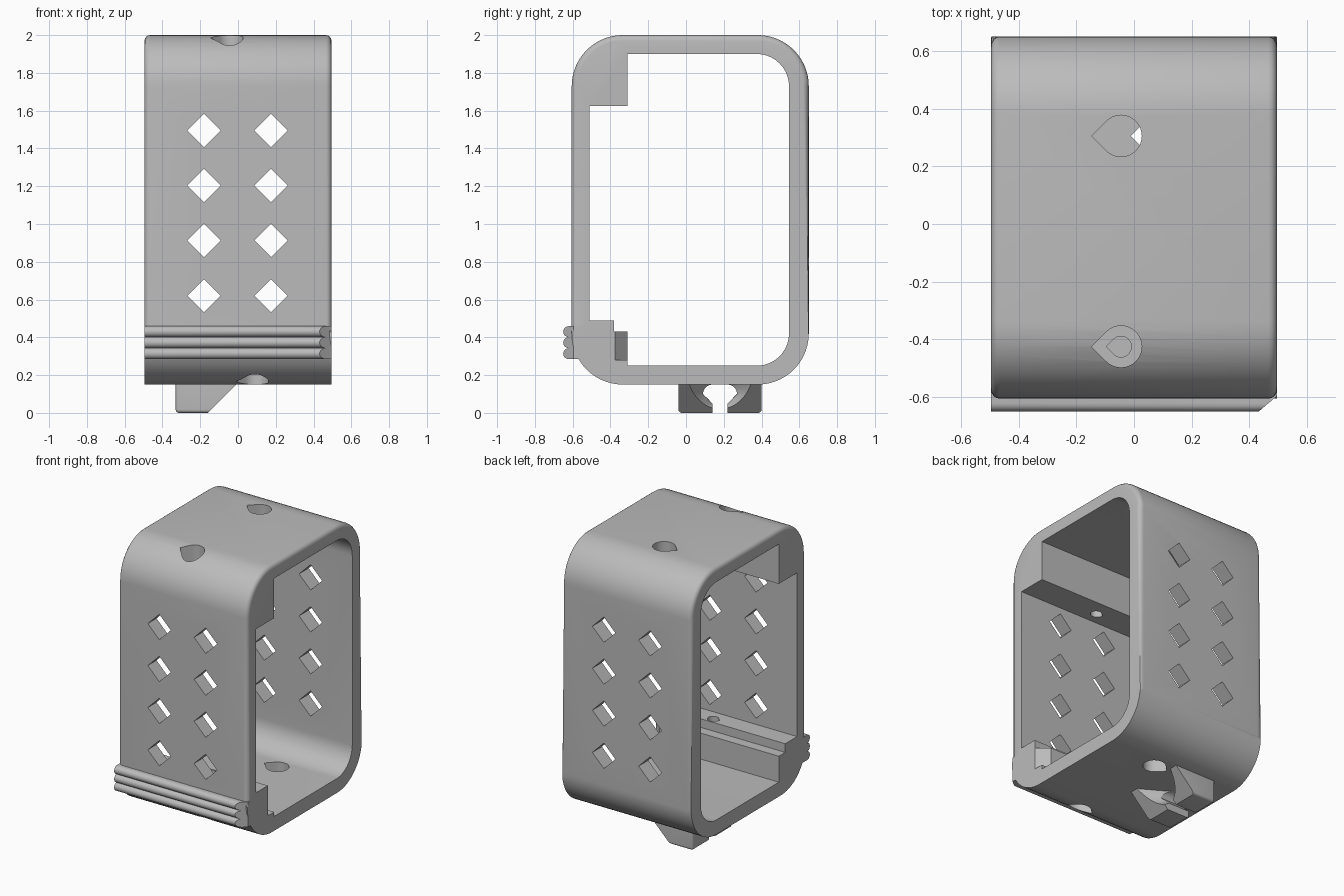
import bpy, bmesh
from math import sin, cos, radians, sqrt

cube = bpy.data.objects.get("Cube")
if cube:
    bpy.data.objects.remove(cube, do_unlink=True)

grey = bpy.data.materials.new("plain grey")
grey.use_nodes = True
grey.diffuse_color = (0.5, 0.5, 0.5, 1)
grey.node_tree.nodes["Principled BSDF"].inputs["Base Color"].default_value = (0.5, 0.5, 0.5, 1)

HALF = 0.495


def arc(cx, cy, r, start, end, steps=14):
    angles = [radians(start + (end - start) * i / steps) for i in range(steps + 1)]
    return [(cx + r * cos(a), cy + r * sin(a)) for a in angles]


def prism(name, points, axis, lo, hi, round_edge=None, width=0.03):
    """Extrude a 2D outline along an axis; optionally round chosen edges."""
    place = {"x": lambda p, t: (t, p[0], p[1]),
             "y": lambda p, t: (p[0], t, p[1]),
             "z": lambda p, t: (p[0], p[1], t)}[axis]
    bm = bmesh.new()
    low = [bm.verts.new(place(p, lo)) for p in points]
    high = [bm.verts.new(place(p, hi)) for p in points]
    bm.faces.new(low)
    bm.faces.new(high)
    for i in range(len(points)):
        j = (i + 1) % len(points)
        bm.faces.new((low[i], low[j], high[j], high[i]))
    bmesh.ops.recalc_face_normals(bm, faces=bm.faces[:])
    if round_edge:
        chosen = [e for e in bm.edges if round_edge(*(v.co for v in e.verts))]
        bmesh.ops.bevel(bm, geom=chosen, offset=width, segments=4,
                        profile=0.5, affect='EDGES')
    mesh = bpy.data.meshes.new(name)
    bm.to_mesh(mesh)
    bm.free()
    mesh.materials.append(grey)
    obj = bpy.data.objects.new(name, mesh)
    bpy.context.collection.objects.link(obj)
    return obj


def cut(target, cutter):
    cutter.hide_render = True
    mod = target.modifiers.new("cut", 'BOOLEAN')
    mod.operation = 'DIFFERENCE'
    mod.solver = 'EXACT'
    mod.object = cutter
    bpy.context.view_layer.objects.active = target
    bpy.ops.object.modifier_apply(modifier=mod.name)
    bpy.data.objects.remove(cutter, do_unlink=True)


def teardrop(cx, cy, r):
    return arc(cx, cy, r, -135, 135, 24) + [(cx - r * sqrt(2), cy)]


# Rounded frame with softened outer rims above the latch
R = 0.27
outer = (arc(-0.605 + R, 0.15 + R, R, 180, 270) + arc(0.65 - R, 0.15 + R, R, 270, 360)
         + arc(0.65 - R, 2 - R, R, 0, 90) + arc(-0.605 + R, 2 - R, R, 90, 180)
         + [(-0.605, 0.46)])
frame = prism("frame", outer, "x", -HALF, HALF,
              lambda a, b: abs(a.x - b.x) < 0.01 and min(a.z, b.z) > 0.415
              and max(a.z, b.z) > 0.47)

# Opening, leaving the top corner block and the stepped clasp block
r = 0.17
opening = ([(-0.51, 0.49), (-0.38, 0.49), (-0.38, 0.43), (-0.31, 0.43), (-0.31, 0.25)]
           + arc(0.545 - r, 0.25 + r, r, 270, 360) + arc(0.545 - r, 1.9 - r, r, 0, 90)
           + [(-0.31, 1.9), (-0.31, 1.625), (-0.51, 1.625)])
cut(frame, prism("opening_cutter", opening, "x", -1, 1))

# Slanted notch at one end of the clasp block
cut(frame, prism("notch_cutter", [(0.51, -0.39), (0.51, -0.3), (0.41, -0.3)],
                 "z", 0.28, 0.46))

# Diamond vents through front and back walls
d = 0.088
for x in (-0.18, 0.175):
    for z in (0.62, 0.913, 1.204, 1.495):
        diamond = [(x - d, z), (x, z - d), (x + d, z), (x, z + d)]
        cut(frame, prism("vent_cutter", diamond, "y", -1, 1))

# Teardrop holes: wide ones in top and bottom, narrow ones through the blocks
for x, y, radius, lo, hi in ((-0.045, 0.305, 0.072, 1.8, 2.1),
                             (-0.045, -0.425, 0.072, 1.75, 2.1),
                             (-0.045, -0.425, 0.036, 1.55, 1.8),
                             (0.09, 0.305, 0.072, 0.05, 0.35),
                             (0.09, -0.425, 0.072, 0.05, 0.32),
                             (0.09, -0.425, 0.036, 0.3, 0.6)):
    cut(frame, prism("hole_cutter", teardrop(x, y, radius), "z", lo, hi))

# Ribbed finger grip with a slanted end
ribs = [(-0.55, 0.285)]
for z in (0.314, 0.372, 0.43):
    ribs += arc(-0.621, z, 0.029, 270, 90, 10)[0 if z < 0.32 else 1:]
grip = prism("finger_grip", ribs + [(-0.55, 0.459)], "x", -HALF, HALF)
cut(grip, prism("grip_cutter", [(0.42, -0.66), (0.52, -0.66), (0.52, -0.575)], "z", 0.2, 0.6))

# Hook under the frame with a keyhole slot and a flared mouth
hook = prism("bottom_hook", [(-0.33, 0.16), (-0.33, 0), (-0.16, 0), (0, 0.16)],
             "y", -0.04, 0.4,
             lambda a, b: max(a.z, b.z) < 0.01 and (abs(a.y - b.y) < 0.01 or a.x < -0.3)
             or a.x < -0.3 and b.x < -0.3 and abs(a.z - b.z) > 0.1, 0.018)
keyhole = ([(0.14, -0.05), (0.22, -0.05), (0.22, 0.05), (0.27, 0.1)]
           + arc(0.22, 0.1, 0.05, 10, 90, 6) + arc(0.14, 0.1, 0.05, 90, 170, 6)
           + [(0.09, 0.1), (0.14, 0.05)])
cut(hook, prism("keyhole_cutter", keyhole, "x", -1, 1))
bpy.ops.mesh.primitive_cone_add(vertices=40, radius1=0.06, radius2=0.2, depth=0.25,
                                location=(-0.075, 0.18, 0.115),
                                rotation=(0, radians(90), 0))
cut(hook, bpy.context.object)

# Smooth the curved surfaces, keep sharp edges
bpy.ops.object.select_all(action='DESELECT')
for obj in (frame, grip, hook):
    obj.select_set(True)
bpy.context.view_layer.objects.active = frame
bpy.ops.object.shade_smooth_by_angle(angle=radians(30))
